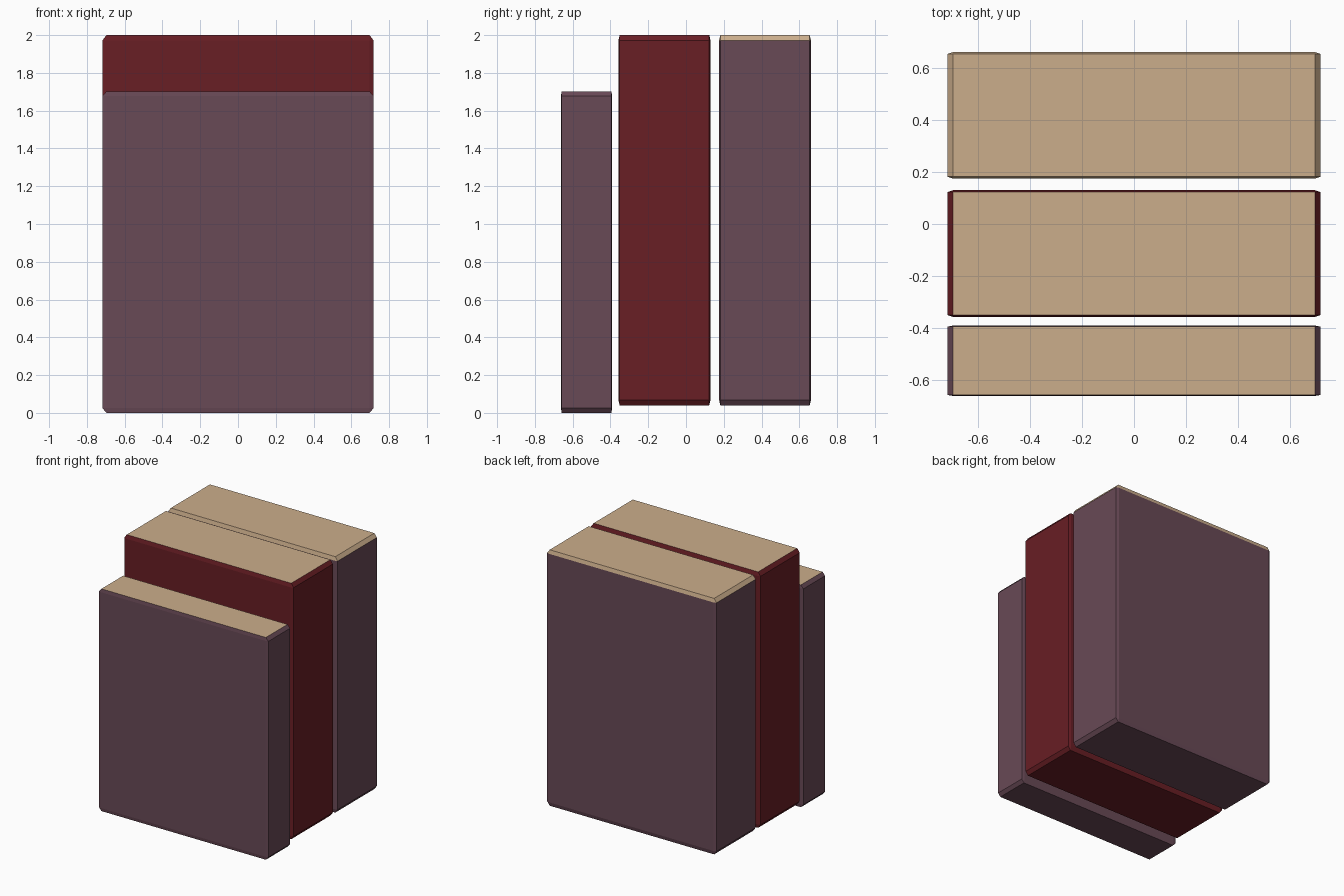
import bpy, bmesh
from mathutils import Vector

if "Cube" in bpy.data.objects:
    bpy.data.objects.remove(bpy.data.objects["Cube"])


def material(name, rgb):
    m = bpy.data.materials.new(name)
    m.diffuse_color = (*rgb, 1)
    m.use_nodes = True
    m.node_tree.nodes["Principled BSDF"].inputs["Base Color"].default_value = m.diffuse_color
    return m


plum = material("plum_cover", (0.14, 0.067, 0.093))
red = material("red_cover", (0.14, 0.013, 0.018))
paper = material("paper", (0.60, 0.42, 0.26))


def book(name, y0, y1, z0, z1, cover, paper_bevel=False):
    """Chamfered unit cube stretched to size, with paper on the top."""
    bm = bmesh.new()
    bmesh.ops.create_cube(bm, size=1)
    bmesh.ops.bevel(bm, geom=bm.edges[:], offset=0.0145, segments=1,
                    affect='EDGES')
    bm.normal_update()
    for f in bm.faces:
        f.material_index = int(f.normal.z > (0.3 if paper_bevel else 0.9))
        f.smooth = False
    bmesh.ops.scale(bm, vec=Vector((1.435, y1 - y0, z1 - z0)), verts=bm.verts)
    me = bpy.data.meshes.new(name)
    bm.to_mesh(me)
    bm.free()
    me.materials.append(cover)
    me.materials.append(paper)
    ob = bpy.data.objects.new(name, me)
    ob.location = (0, (y0 + y1) / 2, (z0 + z1) / 2)
    bpy.context.collection.objects.link(ob)


# Three upright books, front to back
book("short_front_book", -0.662, -0.391, 0.0, 1.702, plum)
book("middle_red_book", -0.358, 0.13, 0.04, 2.0, red)
book("back_book", 0.175, 0.662, 0.04, 2.0, plum, paper_bevel=True)
